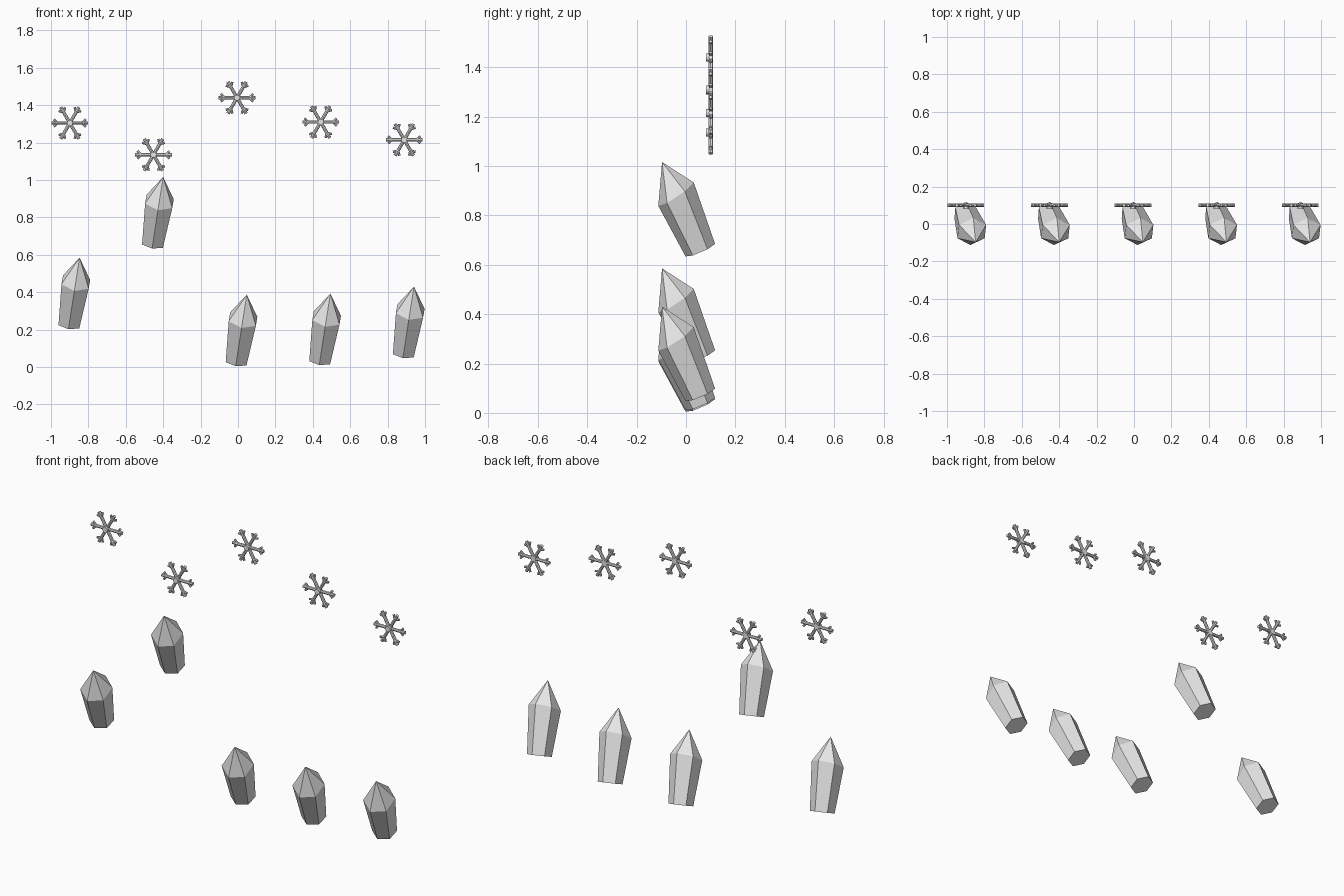
import bpy, bmesh, math
from mathutils import Vector, Matrix

cube = bpy.data.objects.get("Cube")
if cube:
    bpy.data.objects.remove(cube, do_unlink=True)

# One plain grey for everything
grey = bpy.data.materials.new("plain_grey")
grey.use_nodes = True
grey.diffuse_color = (0.8, 0.8, 0.8, 1)
grey.node_tree.nodes["Principled BSDF"].inputs["Base Color"].default_value = (0.8, 0.8, 0.8, 1)


def make_mesh(name, bm):
    bmesh.ops.recalc_face_normals(bm, faces=bm.faces)
    mesh = bpy.data.meshes.new(name)
    bm.to_mesh(mesh)
    bm.free()
    mesh.materials.append(grey)
    return mesh


def place(name, mesh, location):
    obj = bpy.data.objects.new(name, mesh)
    obj.location = location
    bpy.context.collection.objects.link(obj)
    return obj


def crystal_mesh():
    """Leaning six-sided crystal, widening upward to a pointed cap; origin at its tip."""
    bm = bmesh.new()
    axis = Vector((0.055, -0.155, 0.357))
    n = axis.normalized()
    u = (Vector((1, 0, 0)) - n * n.x).normalized()
    v = n.cross(u)

    def ring(along, radius, slant):
        verts = []
        for i in range(6):
            a = math.radians(26 + 60 * i)
            lift = n * slant * math.sin(a)
            verts.append(bm.verts.new(axis * (along - 1) + lift
                                      + radius * (u * math.cos(a) + v * math.sin(a))))
        return verts

    base = ring(0, 0.065, 0)
    shoulder = ring(0.635, 0.085, 0.016)
    tip = bm.verts.new((0, 0, 0))
    bm.faces.new(base[::-1])
    for i in range(6):
        j = (i + 1) % 6
        bm.faces.new((base[i], base[j], shoulder[j], shoulder[i]))
        bm.faces.new((shoulder[i], shoulder[j], tip))
    return make_mesh("crystal", bm)


def add_rod(bm, start, end, radius, sides=8):
    start, end = Vector(start), Vector(end)
    d = end - start
    turn = d.to_track_quat('Z', 'Y').to_matrix().to_4x4()
    bmesh.ops.create_cone(bm, cap_ends=True, segments=sides, radius1=radius,
                          radius2=radius, depth=d.length,
                          matrix=Matrix.Translation((start + end) / 2) @ turn)


def snowflake_mesh():
    """Six arms, each with a pair of short outward twigs, and a round hub."""
    bm = bmesh.new()
    for i in range(6):
        spin = Matrix.Rotation(math.radians(60 * i), 3, 'Y')
        add_rod(bm, (0, 0, 0), spin @ Vector((0.098, 0, 0)), 0.009)
        for side in (-1, 1):
            add_rod(bm, spin @ Vector((0.066, 0, 0)),
                    spin @ Vector((0.086, 0, 0.02 * side)), 0.0065)
    add_rod(bm, (0, -0.019, 0), (0, 0.009, 0), 0.016, 12)
    return make_mesh("snowflake", bm)


crystal = crystal_mesh()
snowflake = snowflake_mesh()

# Five evenly spaced pairs at different heights
tip_heights = (0.585, 1.016, 0.387, 0.393, 0.43)
flake_heights = (1.305, 1.135, 1.44, 1.31, 1.215)
for i in range(5):
    x = 0.447 * (i - 2)
    place(f"crystal_{i + 1}", crystal, (x + 0.047, -0.097, tip_heights[i]))
    place(f"snowflake_{i + 1}", snowflake, (x - 0.005, 0.1, flake_heights[i]))
